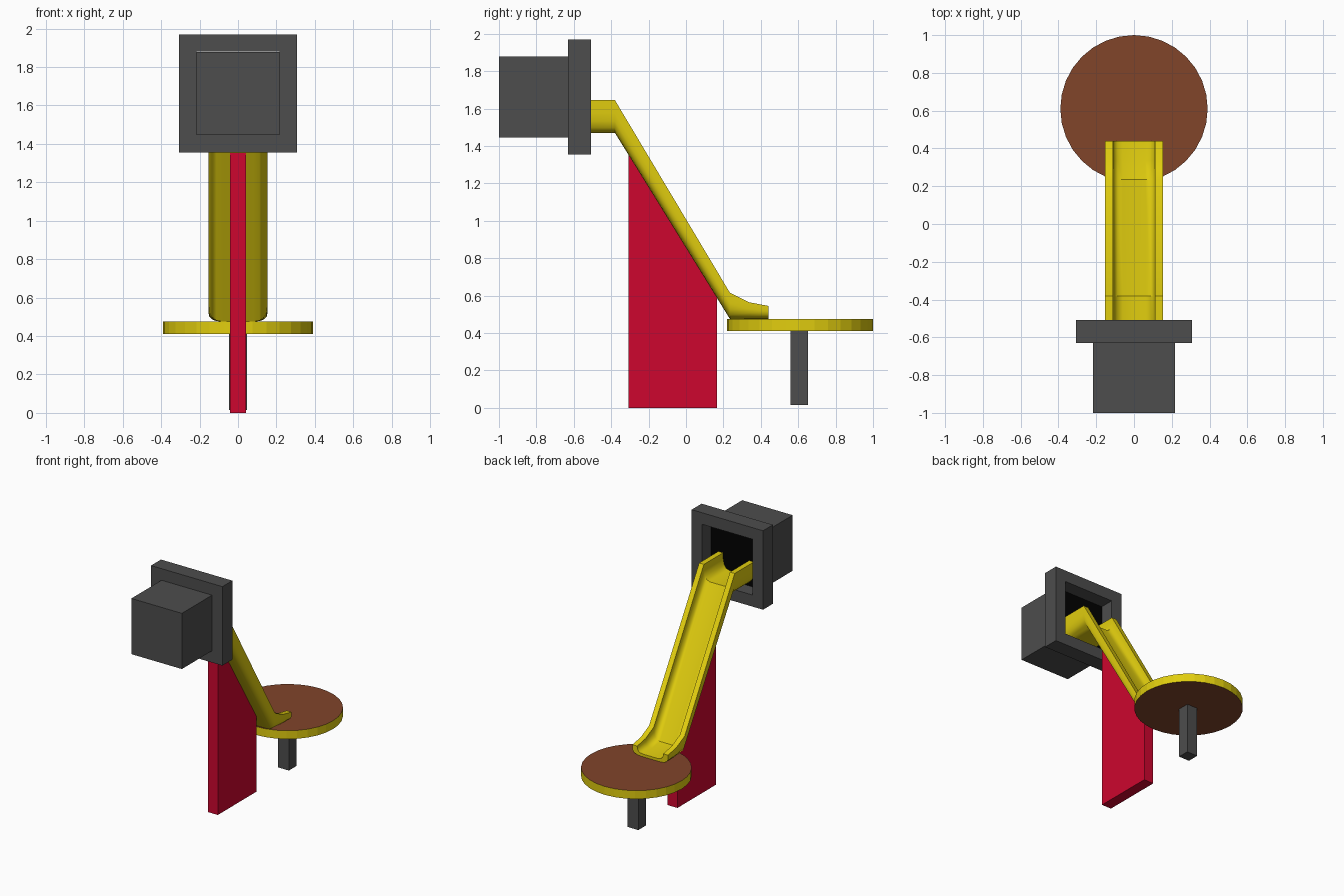
import bpy, bmesh, math

if "Cube" in bpy.data.objects:
    bpy.data.objects.remove(bpy.data.objects["Cube"])


def material(name, rgb):
    m = bpy.data.materials.new(name)
    m.diffuse_color = (*[(c / 255) ** 2.2 for c in rgb], 1)
    m.use_nodes = True
    m.node_tree.nodes["Principled BSDF"].inputs["Base Color"].default_value = m.diffuse_color
    return m


YELLOW = material("yellow", (224, 204, 22))
BROWN = material("brown", (128, 70, 46))
RED = material("red", (204, 14, 50))
DARK = material("dark_grey", (78, 78, 78))
BLACK = material("black", (8, 8, 8))


def finish(name, bm, *mats):
    bmesh.ops.recalc_face_normals(bm, faces=bm.faces)
    me = bpy.data.meshes.new(name)
    bm.to_mesh(me)
    bm.free()
    ob = bpy.data.objects.new(name, me)
    bpy.context.collection.objects.link(ob)
    for m in mats:
        me.materials.append(m)
    return ob


def loft(name, rings, mats, cap=True, closed=False):
    """Skin a list of closed rings of points."""
    bm = bmesh.new()
    vs = [[bm.verts.new(p) for p in r] for r in rings]
    n = len(vs[0])
    pairs = list(zip(vs, vs[1:])) + ([(vs[-1], vs[0])] if closed else [])
    for a, b in pairs:
        for i in range(n):
            j = (i + 1) % n
            bm.faces.new((a[i], a[j], b[j], b[i]))
    if cap:
        bm.faces.new(vs[0])
        bm.faces.new(vs[-1])
    return finish(name, bm, *mats)


def box(name, x, y, z, mat):
    ring = lambda yy: [(-x, yy, z[0]), (x, yy, z[0]), (x, yy, z[1]), (-x, yy, z[1])]
    return loft(name, [ring(y[0]), ring(y[1])], [mat])


# Housing with a mitred square frame and dark mouth
ZC = 1.6625
box("housing", 0.217, (-1.0, -0.62), (1.446, 1.879), DARK)
square = lambda r, y: [(sx * r, y, ZC + sz * r) for sx, sz in ((-1, -1), (1, -1), (1, 1), (-1, 1))]
loft("housing_frame", [square(0.307, -0.63), square(0.307, -0.508),
                       square(0.217, -0.508), square(0.217, -0.63)],
     [DARK], cap=False, closed=True)
box("housing_mouth", 0.216, (-0.622, -0.617), (1.447, 1.878), BLACK)

# Slide: a rounded channel section lofted along the run
half = [(0.08, 0), (0.112, 0.04), (0.135, 0.16), (0.149, 0.36), (0.153, 0.6), (0.153, 1),
        (0.112, 1), (0.11, 0.72), (0.102, 0.5), (0.086, 0.36), (0.06, 0.3)]
section = half + [(-x, h) for x, h in reversed(half)]
stations = [(-0.615, 1.47, 1.645), (-0.38, 1.47, 1.645), (0.235, 0.475, 0.615),
            (0.335, 0.475, 0.565), (0.44, 0.475, 0.545)]
slide = loft("slide", [[(x, y, lo + h * (hi - lo)) for x, h in section]
                       for y, lo, hi in stations], [YELLOW])
bpy.context.view_layer.objects.active = slide
slide.select_set(True)
bpy.ops.object.shade_smooth_by_angle(angle=math.radians(40))

# Support fin with its top cut to the slope of the slide
fin = [(-0.308, 0), (0.165, 0), (0.165, 0.598), (-0.308, 1.36)]
loft("support_fin", [[(x, y, z) for y, z in fin] for x in (-0.042, 0.042)], [RED])

# Round landing platform on a square post
circle = lambda z: [(0.39 * math.cos(a), 0.61 + 0.39 * math.sin(a), z)
                    for a in (math.tau * i / 32 for i in range(32))]
disc = loft("landing_platform", [circle(0.41), circle(0.475)], [YELLOW, BROWN])
for f in disc.data.polygons:
    f.material_index = int(abs(f.normal.z) > 0.5)
post = lambda z: [(sx * 0.046, 0.606 + sy * 0.046, z) for sx, sy in ((-1, -1), (1, -1), (1, 1), (-1, 1))]
loft("platform_post", [post(0.015), post(0.411)], [DARK])
